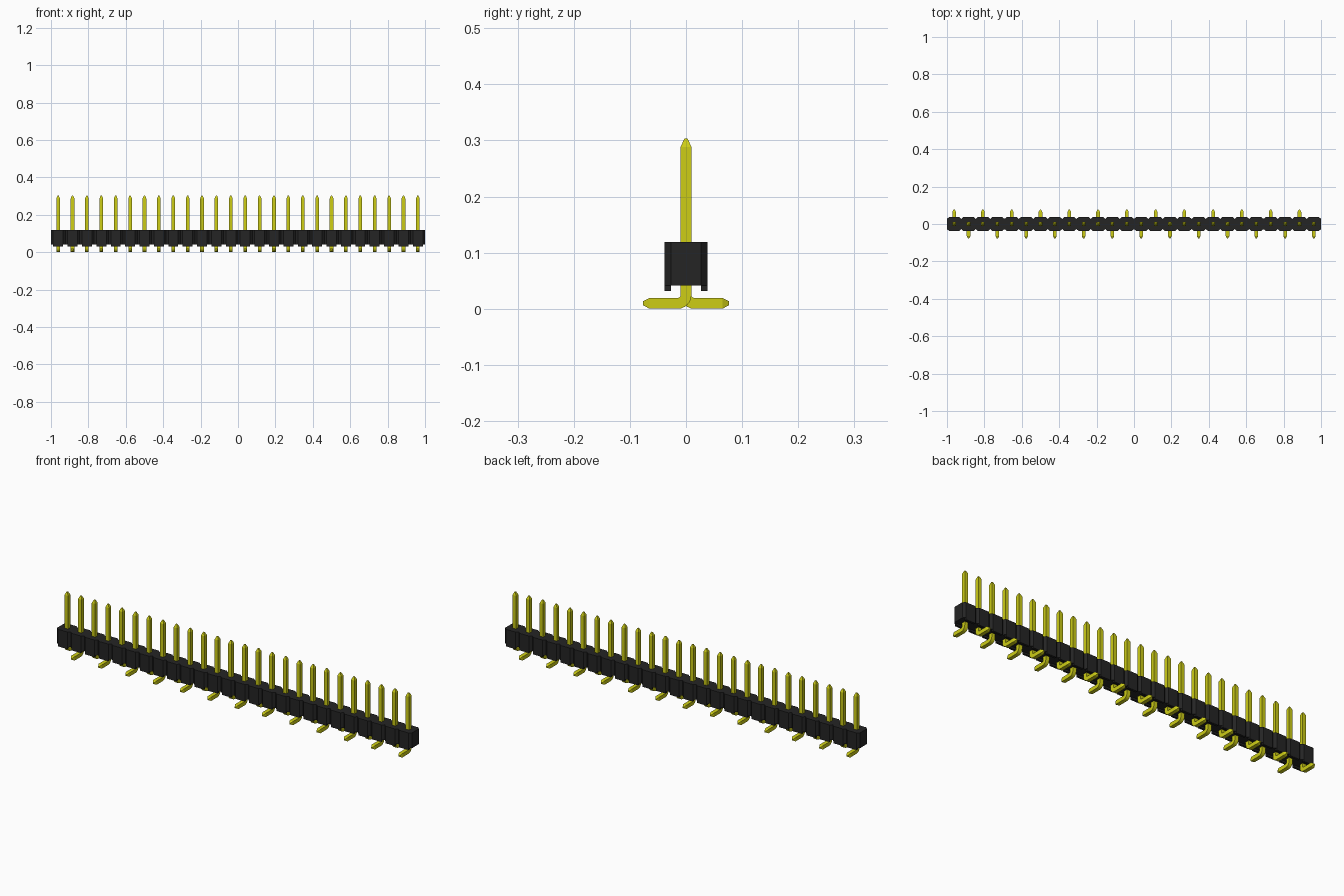
import bpy, bmesh, math
from mathutils import Vector

cube = bpy.data.objects.get("Cube")
if cube:
    bpy.data.objects.remove(cube, do_unlink=True)

COUNT = 26                   # pins in the row
PITCH = 2 / COUNT
DEPTH, CORE = 0.038, 0.027   # half depth of the housing, and of its notches
CHAMFER = 0.012              # notch size along the row
BASE, TOP, FOOT = 0.041, 0.119, 0.032
H = 0.0097                   # half thickness of a pin


def material(name, color):
    m = bpy.data.materials.new(name)
    m.use_nodes = True
    m.diffuse_color = color
    bsdf = m.node_tree.nodes["Principled BSDF"]
    bsdf.inputs["Base Color"].default_value = color
    bsdf.inputs["Roughness"].default_value = 0.5
    return m


black = material("black plastic", (0.018, 0.018, 0.018, 1))
gold = material("yellow gold", (0.61, 0.61, 0.008, 1))


def finish(bm, name, mat):
    bmesh.ops.recalc_face_normals(bm, faces=bm.faces[:])
    mesh = bpy.data.meshes.new(name)
    bm.to_mesh(mesh)
    bm.free()
    mesh.materials.append(mat)
    return mesh


def place(name, mesh):
    ob = bpy.data.objects.new(name, mesh)
    bpy.context.collection.objects.link(ob)
    return ob


def prism(bm, outline, z0, z1):
    low = bm.faces.new([bm.verts.new((x, y, z0)) for x, y in outline])
    up = bmesh.ops.extrude_face_region(bm, geom=[low], use_keep_orig=True)
    verts = [g for g in up["geom"] if isinstance(g, bmesh.types.BMVert)]
    bmesh.ops.translate(bm, verts=verts, vec=(0, 0, z1 - z0))


centers = [-1 + PITCH * (i + 0.5) for i in range(COUNT)]

# Housing: one long block, notched between neighbouring cells
front = [(-1, -CORE)]
for x in centers:
    flat = PITCH / 2 - CHAMFER
    front += [(x - flat, -DEPTH), (x + flat, -DEPTH), (x + PITCH / 2, -CORE)]
bm = bmesh.new()
prism(bm, front + [(x, -y) for x, y in reversed(front)], BASE, TOP)
place("housing", finish(bm, "housing", black))

# Standoffs: small feet under the front and back of every cell
bm = bmesh.new()
for x in centers:
    for s in (-1, 1):
        w = PITCH / 2 - CHAMFER
        prism(bm, [(x - w, s * CORE), (x + w, s * CORE),
                   (x + w, s * DEPTH), (x - w, s * DEPTH)], FOOT, BASE)
place("standoffs", finish(bm, "standoffs", black))

# Pin: square section swept down the post, round the bend and along the foot
R = H + 0.005
path = [(0, 0.303, 0, 0.003), (0, 0.288, 0, H)]    # y, z, turn, half size
for k in range(7):
    a = math.radians(15 * k)
    path.append((R - R * math.cos(a), H + R - R * math.sin(a), a, H))
path += [(0.065, H, math.pi / 2, H), (0.0765, H, math.pi / 2, 0.0035)]

bm = bmesh.new()
rings = []
for y, z, a, half in path:
    across = Vector((0, math.cos(a), math.sin(a)))
    rings.append([bm.verts.new(Vector((sx * half, y, z)) + across * sy * half)
                  for sx, sy in ((-1, -1), (1, -1), (1, 1), (-1, 1))])
for r0, r1 in zip(rings, rings[1:]):
    for j in range(4):
        k = (j + 1) % 4
        bm.faces.new((r0[j], r0[k], r1[k], r1[j]))
bm.faces.new(rings[0])
bm.faces.new(rings[-1])
pin_mesh = finish(bm, "pin", gold)
pin_mesh.shade_smooth()
pin_mesh.set_sharp_from_angle(angle=0.3)

# Feet alternate between back and front
for i, x in enumerate(centers):
    pin = place(f"pin_{i + 1:02d}", pin_mesh)
    pin.location.x = x
    pin.rotation_euler.z = math.pi * (i % 2)
